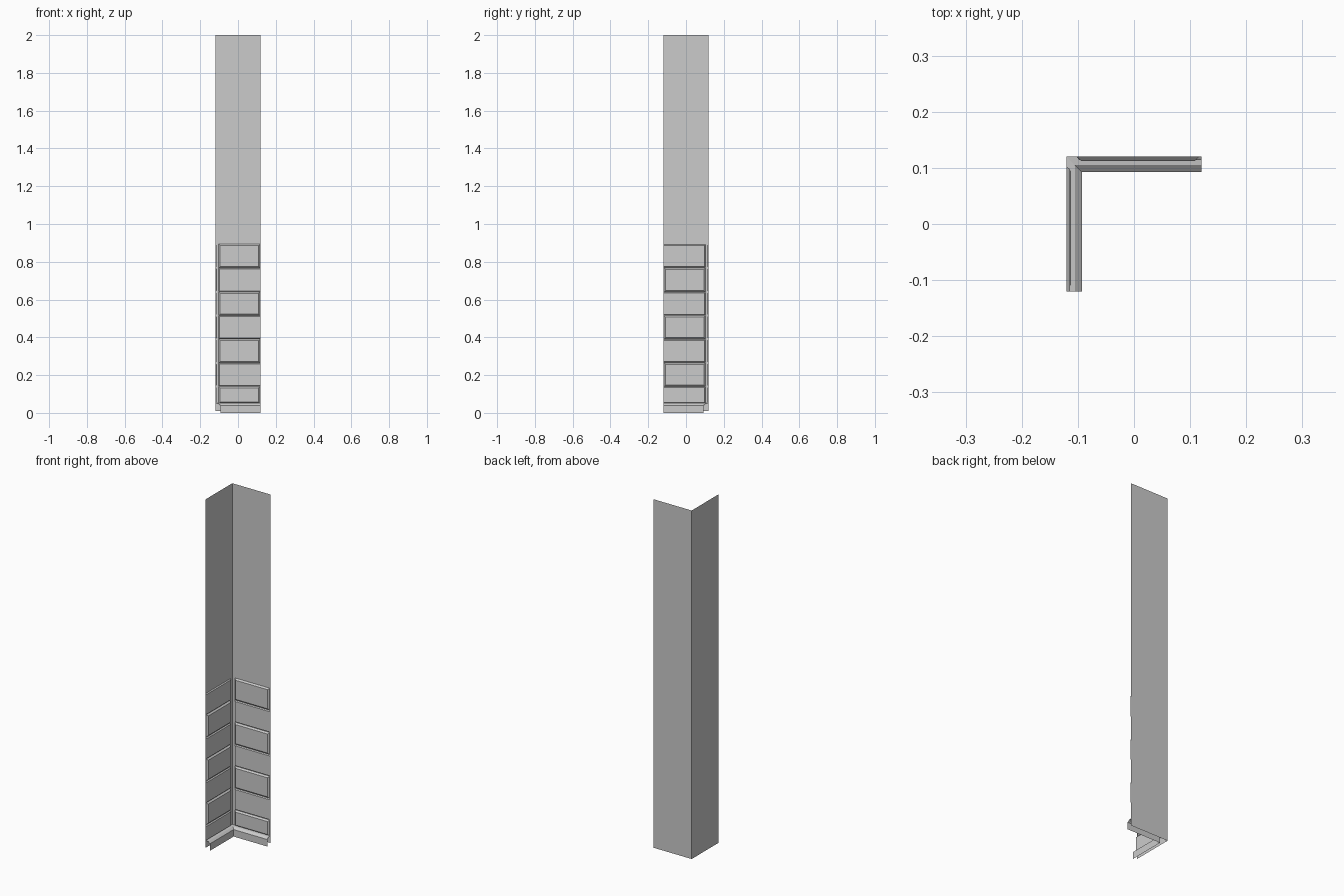
import bpy

if "Cube" in bpy.data.objects:
    bpy.data.objects.remove(bpy.data.objects["Cube"])

H = 0.12          # half width of the corner piece
W = 2 * H         # wall length


def place(side, u, d, z):
    # u: distance from the corner, d: distance out of the wall
    if side == "back":
        return (-H + u, H - d, z)
    return (-H + d, H - u, z)


def build(name, side, points, faces):
    verts = [place(side, *p) for p in points]
    if side == "left":
        faces = [tuple(reversed(f)) for f in faces]
    mesh = bpy.data.meshes.new(name)
    mesh.from_pydata(verts, [], faces)
    obj = bpy.data.objects.new(name, mesh)
    bpy.context.collection.objects.link(obj)
    return obj


def wall(side):
    pts = [(0, 0, 0.01), (W, 0, 0.01), (W, 0, 2), (0, 0, 2)]
    build(side + "_wall", side, pts, [(0, 1, 2, 3)])


def brick(side, i, z0, z1, u1, depth, bevel, end_bevel):
    u0 = 0.018
    e = bevel if end_bevel else 0
    b = bevel
    pts = [(u0, 0, z0), (u1, 0, z0), (u1, 0, z1), (u0, 0, z1),
           (u0 + b, depth, z0 + b), (u1 - e, depth, z0 + b),
           (u1 - e, depth, z1 - b), (u0 + b, depth, z1 - b)]
    faces = [(4, 5, 6, 7)]
    for k in range(4):
        if k == 1 and not end_bevel:
            continue          # brick runs off the free edge
        n = (k + 1) % 4
        faces.append((k, n, n + 4, k + 4))
    build(f"{side}_brick_{i}", side, pts, faces)


def baseboard(side):
    # open moulding strip, mitred at the corner
    profile = [(0.0, 0.052), (0.015, 0.05), (0.027, 0.04), (0.027, 0.0)]
    pts, faces = [], []
    for d, z in profile:
        pts += [(d, d, z), (W, d, z)]
    for k in range(len(profile) - 1):
        a = 2 * k
        faces.append((a + 2, a + 3, a + 1, a))
    build(side + "_baseboard", side, pts, faces)


# courses of bricks, bottom to top
courses = [0.05, 0.14, 0.265, 0.39, 0.515, 0.64, 0.768, 0.893]
for side, phase in (("back", 0), ("left", 1)):
    wall(side)
    baseboard(side)
    for i in range(len(courses) - 1):
        z0, z1 = courses[i], courses[i + 1]
        if i % 2 == phase:
            # full bricks with a bevelled free end
            brick(side, i, z0, z1, 0.236, 0.008, 0.008, True)
        else:
            # shallow bricks running off the wall edge
            brick(side, i, z0 + 0.002, z1 - 0.002, W, 0.006, 0.004, False)
